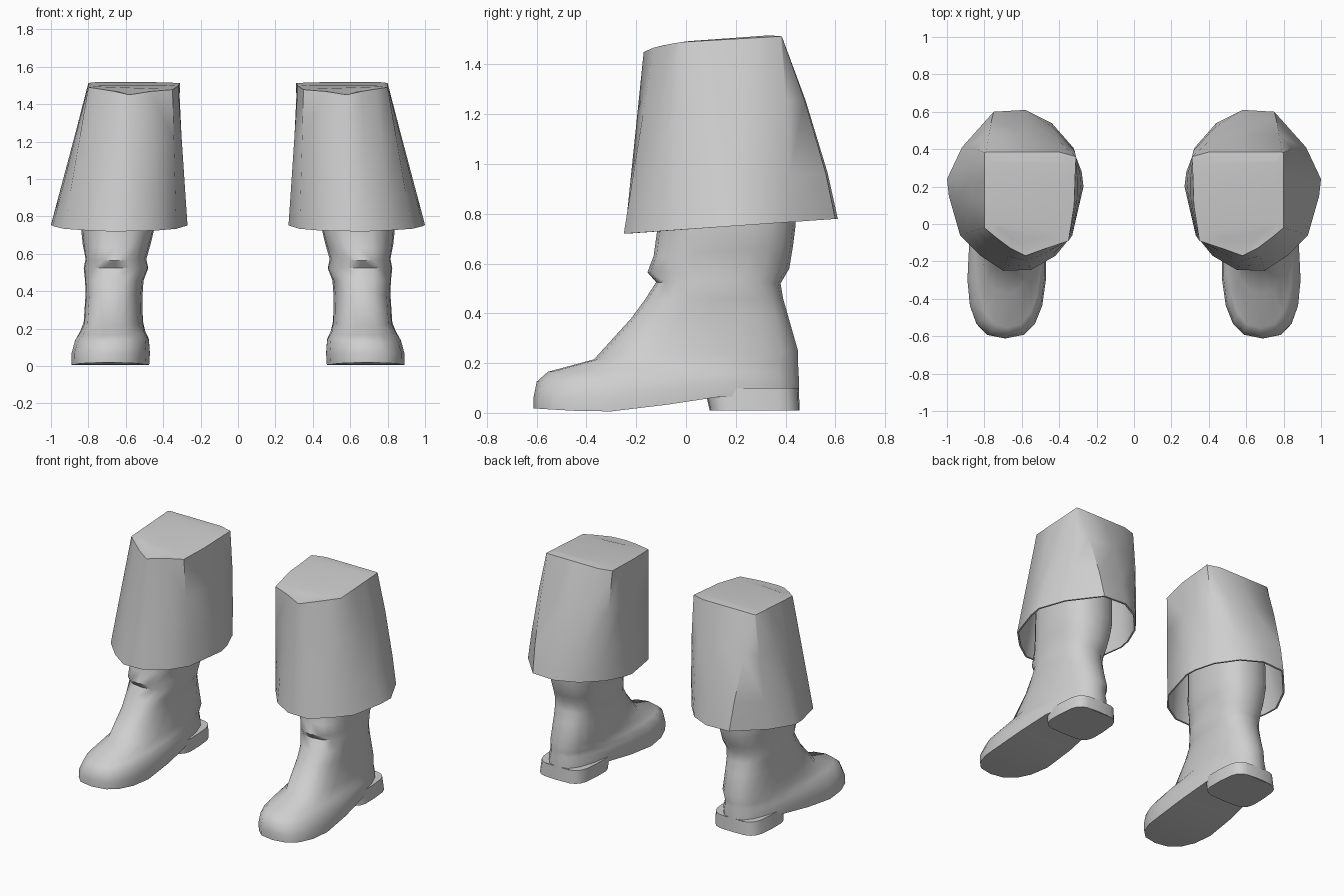
import bpy, bmesh, math

cube = bpy.data.objects.get("Cube")
if cube:
    bpy.data.objects.remove(cube, do_unlink=True)

GREY = (0.62, 0.62, 0.62, 1.0)
mat = bpy.data.materials.new("plain_grey")
mat.use_nodes = True
mat.diffuse_color = GREY
bsdf = mat.node_tree.nodes["Principled BSDF"]
bsdf.inputs["Base Color"].default_value = GREY
bsdf.inputs["Roughness"].default_value = 0.8


def lerp(a, b, t):
    return a + (b - a) * t


def piecewise(points, x):
    """Height along a short profile of (position, height) points."""
    if x <= points[0][0]:
        return points[0][1]
    for (xa, za), (xb, zb) in zip(points, points[1:]):
        if x <= xb:
            return lerp(za, zb, (x - xa) / (xb - xa))
    return points[-1][1]


def loft(name, rings, side, angle):
    """Skin a stack of equal rings, close both ends, mirror by side."""
    bm = bmesh.new()
    rows = [[bm.verts.new((side * x, y, z)) for x, y, z in r] for r in rings]
    n = len(rows[0])
    for a, b in zip(rows, rows[1:]):
        for i in range(n):
            j = (i + 1) % n
            bm.faces.new((a[i], a[j], b[j], b[i]))
    # End caps are strips running across the ring
    for row in (rows[0], rows[-1]):
        lo, hi = 0, n
        while hi - lo > 2:
            quad = [row[lo], row[lo + 1], row[hi - 1], row[hi % n]]
            unique = list(dict.fromkeys(quad))
            if len(unique) > 2:
                bm.faces.new(unique)
            lo, hi = lo + 1, hi - 1
    bmesh.ops.recalc_face_normals(bm, faces=bm.faces)
    mesh = bpy.data.meshes.new(name)
    bm.to_mesh(mesh)
    bm.free()
    mesh.materials.append(mat)
    obj = bpy.data.objects.new(name, mesh)
    bpy.context.collection.objects.link(obj)
    bpy.ops.object.select_all(action="DESELECT")
    obj.select_set(True)
    bpy.context.view_layer.objects.active = obj
    bpy.ops.object.shade_smooth_by_angle(angle=math.radians(angle))
    return obj


def oval(y0, y1, zf, zb, front, back, power=0.8, n=20, height=None):
    """Tilted rounded ring; front and back are (inner x, outer x) limits."""
    ring = []
    for i in range(n):
        a = 2 * math.pi * i / n
        c, s = math.cos(a), math.sin(a)
        t = 0.5 - 0.5 * math.copysign(abs(c) ** power, c)
        x0, x1 = lerp(front[0], back[0], t), lerp(front[1], back[1], t)
        x = (x0 + x1) / 2 + (x1 - x0) / 2 * math.copysign(abs(s) ** power, s)
        y = lerp(y0, y1, t)
        ring.append((x, y, height(y) if height else lerp(zf, zb, t)))
    return ring


# Boot upper, from the hidden top of the leg down to the sole
BOOT = [
    (-0.10, 0.42, 1.30, 1.30, (0.44, 0.84), (0.44, 0.84)),
    (-0.115, 0.44, 0.74, 0.75, (0.44, 0.84), (0.45, 0.84)),
    (-0.13, 0.43, 0.63, 0.67, (0.475, 0.83), (0.46, 0.83)),
    (-0.155, 0.415, 0.565, 0.58, (0.50, 0.82), (0.48, 0.81)),
    (-0.12, 0.38, 0.525, 0.52, (0.47, 0.83), (0.49, 0.82)),
    (-0.165, 0.39, 0.455, 0.46, (0.51, 0.825), (0.50, 0.81)),
    (-0.22, 0.41, 0.38, 0.39, (0.52, 0.82), (0.50, 0.81)),
    (-0.37, 0.45, 0.215, 0.25, (0.53, 0.83), (0.49, 0.82)),
    (-0.555, 0.45, 0.165, 0.20, (0.49, 0.86), (0.50, 0.83)),
    (-0.60, 0.452, 0.125, 0.17, (0.455, 0.90), (0.50, 0.83)),
]
WELT = [(-0.25, 0.065), (0.08, 0.125), (0.35, 0.13)]
SOLE = [(-0.61, 0.018), (-0.45, 0.008), (-0.21, 0.005), (0.08, 0.066), (0.45, 0.066)]

# Cuff outlines, matching points at the rim and at the top
RIM = [(0.58, 0.61), (0.75, 0.60), (0.92, 0.41), (1.0, 0.24), (0.99, 0.15),
       (0.93, -0.06), (0.82, -0.17), (0.70, -0.25), (0.55, -0.245),
       (0.42, -0.17), (0.33, -0.06), (0.27, 0.20), (0.28, 0.28),
       (0.33, 0.41), (0.44, 0.54)]
TOP = [(0.58, 0.385), (0.79, 0.385), (0.80, 0.38), (0.80, 0.24), (0.80, 0.12),
       (0.80, -0.02), (0.74, -0.07), (0.66, -0.13), (0.58, -0.17),
       (0.47, -0.13), (0.35, -0.09), (0.32, 0.10), (0.315, 0.25),
       (0.31, 0.36), (0.40, 0.385)]
CROWN = [(-0.17, 1.45), (-0.12, 1.472), (-0.02, 1.49), (0.38, 1.513)]


def cuff_ring(t, inset=1.0, lift=0.0):
    """Ring between the top (t=0) and the rim (t=1), shrunk by inset."""
    ring = []
    for (xt, yt), (xr, yr) in zip(TOP, RIM):
        bulge = 1 + 0.04 * math.sin(math.pi * t) * (1 if yr > 0.3 else 0)
        zt = piecewise(CROWN, yt)
        zr = lerp(0.72, 0.78, (yr + 0.25) / 0.86)
        x, y = lerp(xt, xr, t), lerp(yt, yr, t) * bulge
        ring.append((0.62 + (x - 0.62) * inset, 0.15 + (y - 0.15) * inset,
                     lerp(zt, zr, t) + lift))
    return ring


for side, label in ((1, "left"), (-1, "right")):
    foot = [oval(*row) for row in BOOT]
    foot.append(oval(-0.612, 0.454, 0, 0, (0.45, 0.925), (0.495, 0.835), 0.75,
                     height=lambda y: piecewise(WELT, y)))
    foot.append(oval(-0.612, 0.455, 0, 0, (0.455, 0.925), (0.495, 0.835), 0.75,
                     height=lambda y: piecewise(SOLE, y)))
    loft(label + "_boot", foot, side, 50)

    # Heel block under the back of the sole
    heel = [oval(0.075, 0.453, 0.10, 0.10, (0.48, 0.85), (0.50, 0.83), 0.5),
            oval(0.095, 0.457, 0.01, 0.01, (0.48, 0.86), (0.50, 0.84), 0.5)]
    loft(label + "_heel", heel, side, 40)

    # Flared cuff: domed top, outer wall, rim, then the hollow inside
    cuff = [cuff_ring(0.0, 0.8, 0.004), cuff_ring(0.0), cuff_ring(0.35),
            cuff_ring(0.75), cuff_ring(1.0), cuff_ring(1.0, 0.97),
            cuff_ring(0.5, 0.96), cuff_ring(0.1, 0.95)]
    loft(label + "_cuff", cuff, side, 45)
